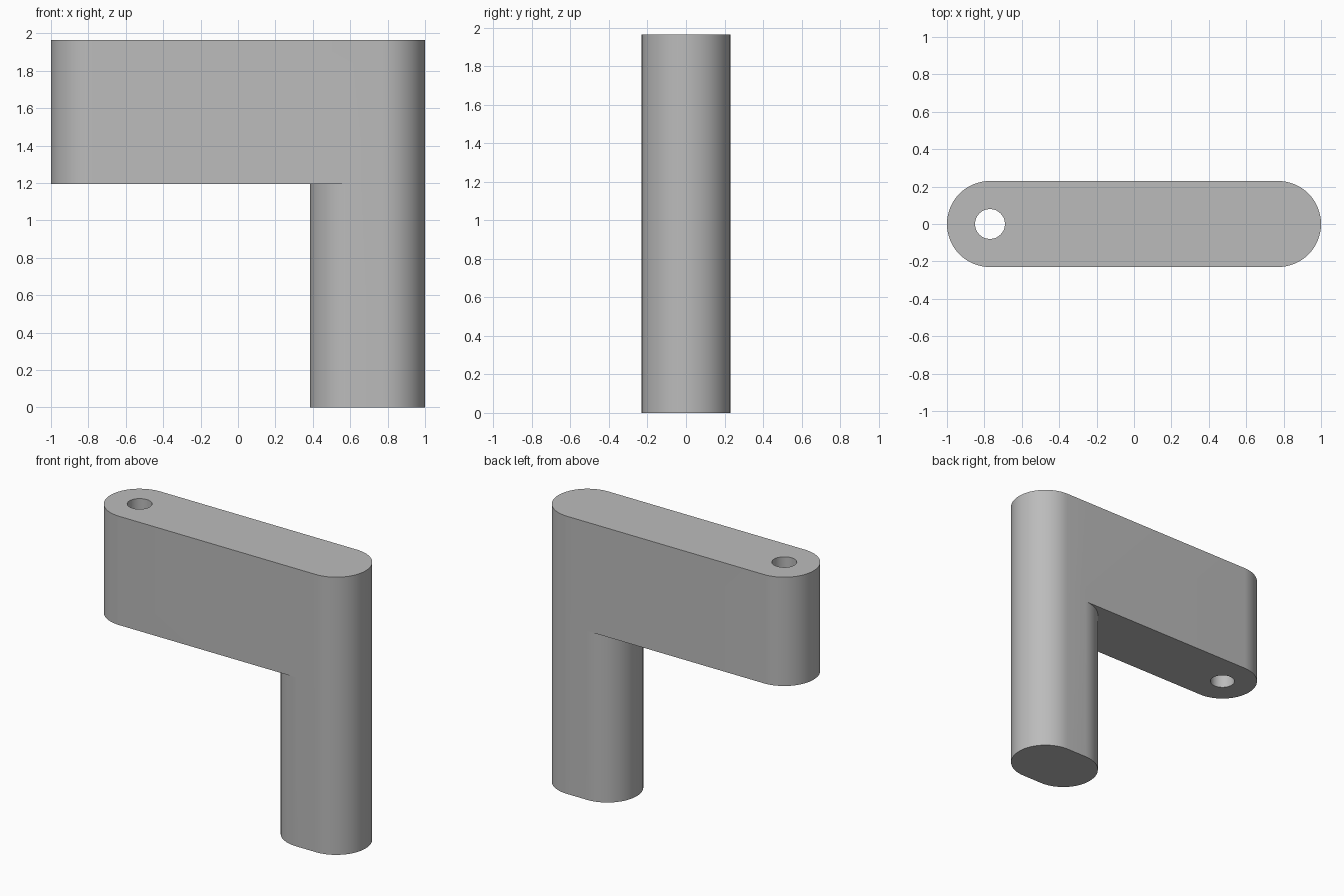
import bpy, bmesh
from math import radians, sin, cos, pi

cube = bpy.data.objects.get("Cube")
if cube:
    bpy.data.objects.remove(cube, do_unlink=True)

HEIGHT, UNDERSIDE = 1.965, 1.195      # top and bottom of the horizontal arm
RADIUS, HOLE_RADIUS = 0.23, 0.08
END_X, LEG_X = 0.77, 0.615            # centres of the rounded ends
SEGMENTS = 32


def arc(cx, radius, start, sweep, steps):
    return [(cx + radius * cos(start + sweep * i / steps),
             radius * sin(start + sweep * i / steps)) for i in range(steps + 1)]


# Plan outlines, all counter-clockwise
arm_end = arc(-END_X, RADIUS, pi / 2, pi, SEGMENTS)
leg_inner = arc(LEG_X, RADIUS, pi / 2, pi, SEGMENTS)
outer_end = arc(END_X, RADIUS, -pi / 2, pi, SEGMENTS)
hole = arc(-END_X, HOLE_RADIUS, 0, 2 * pi, SEGMENTS)[:-1]
arm_outline = arm_end + [leg_inner[-1]] + outer_end + [leg_inner[0]]
leg_outline = leg_inner + outer_end
underside_outline = arm_end + leg_inner[::-1]

bm = bmesh.new()


def ring(points, z):
    return [bm.verts.new((x, y, z)) for x, y in points]


def wall(points, low, high):
    a, b = ring(points, low), ring(points, high)
    for i in range(len(points)):
        j = (i + 1) % len(points)
        bm.faces.new((a[i], a[j], b[j], b[i]))


def cap(outlines, z):
    edges = []
    for points in outlines:
        verts = ring(points, z)
        edges += [bm.edges.new((v, verts[i - 1])) for i, v in enumerate(verts)]
    bmesh.ops.triangle_fill(bm, edges=edges, use_beauty=True, normal=(0, 0, 1))


# Arm, leg and through hole
wall(arm_outline, UNDERSIDE, HEIGHT)
wall(leg_outline, 0, UNDERSIDE)
wall(hole, UNDERSIDE, HEIGHT)
cap([arm_outline, hole], HEIGHT)
cap([underside_outline, hole], UNDERSIDE)
cap([leg_outline], 0)

bmesh.ops.remove_doubles(bm, verts=bm.verts[:], dist=0.0001)
bmesh.ops.recalc_face_normals(bm, faces=bm.faces[:])
mesh = bpy.data.meshes.new("angled_bracket")
bm.to_mesh(mesh)
bm.free()
bracket = bpy.data.objects.new("angled_bracket", mesh)
bpy.context.collection.objects.link(bracket)

# Plain grey finish
grey = bpy.data.materials.new("plain_grey")
grey.use_nodes = True
colour = (0.5, 0.5, 0.5, 1)
grey.diffuse_color = colour
grey.node_tree.nodes["Principled BSDF"].inputs["Base Color"].default_value = colour
mesh.materials.append(grey)

bpy.ops.object.select_all(action="DESELECT")
bracket.select_set(True)
bpy.context.view_layer.objects.active = bracket
bpy.ops.object.shade_smooth_by_angle(angle=radians(30))
